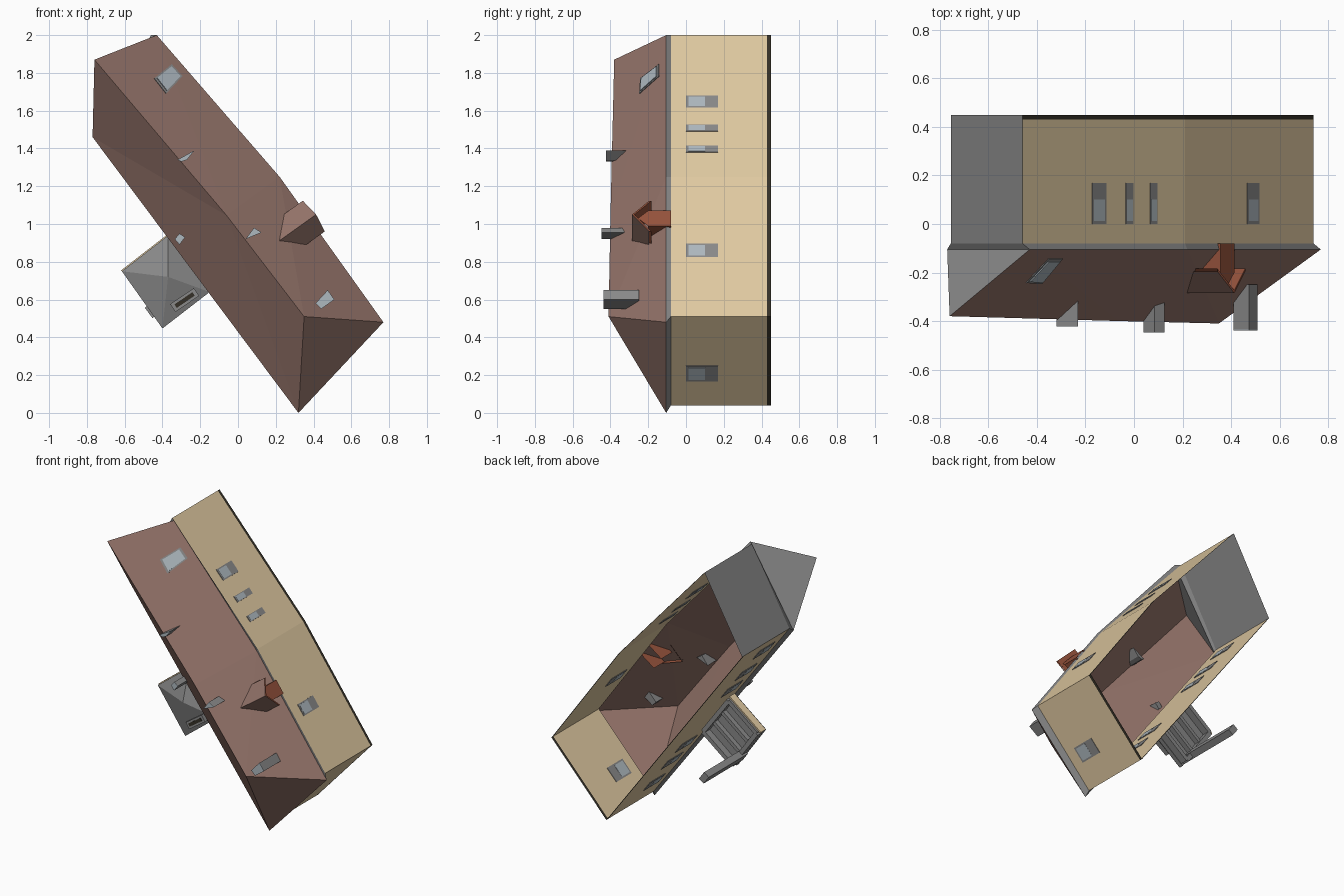
import bpy, bmesh
from mathutils import Vector

if "Cube" in bpy.data.objects:
    bpy.data.objects.remove(bpy.data.objects["Cube"])


def material(name, r, g, b):
    m = bpy.data.materials.new(name)
    m.diffuse_color = (r, g, b, 1)
    m.use_nodes = True
    m.node_tree.nodes["Principled BSDF"].inputs["Base Color"].default_value = m.diffuse_color
    return m


BROWN = material("roof brown", .30, .175, .145)
TAN = material("wall tan", .75, .59, .36)
GREY = material("plain grey", .25, .25, .25)
DARK = material("dark plinth", .035, .03, .02)
RUST = material("rust red", .30, .085, .045)
GLASS = material("pale glass", .42, .48, .52)


def mesh(name, verts, faces, mat):
    """verts are (x, z, y): plan position first, then depth."""
    bm = bmesh.new()
    vs = [bm.verts.new((x, y, z)) for x, z, y in verts]
    for f in faces:
        bm.faces.new([vs[i] for i in f])
    bmesh.ops.recalc_face_normals(bm, faces=bm.faces[:])
    me = bpy.data.meshes.new(name)
    bm.to_mesh(me)
    bm.free()
    me.materials.append(mat)
    ob = bpy.data.objects.new(name, me)
    bpy.context.collection.objects.link(ob)
    return ob


def band(name, top, bottom, mat, closed=False):
    """Strip of quads between two matching outlines."""
    n = len(top)
    faces = [(i, (i + 1) % n, n + (i + 1) % n, n + i)
             for i in range(n if closed else n - 1)]
    return mesh(name, list(top) + list(bottom), faces, mat)


def prism(name, plan, y0, y1, mat):
    """Closed block: plan outline extruded along y."""
    n = len(plan)
    verts = [(x, z, y) for y in (y0, y1) for x, z in plan]
    faces = [tuple(range(n)), tuple(range(n, 2 * n))]
    faces += [(i, (i + 1) % n, n + (i + 1) % n, n + i) for i in range(n)]
    return mesh(name, verts, faces, mat)


def at(plan, y):
    return [(x, z, y) for x, z in plan]


def bar(name, a, b, width, y0, y1, mat):
    """Straight block from plan point a to b."""
    a, b = Vector(a), Vector(b)
    d = (b - a).normalized()
    s = Vector((-d.y, d.x)) * width / 2
    return prism(name, [a + s, b + s, b - s, a - s], y0, y1, mat)


# Main walls, plinth and grey end wall
wall = [(-.46, 2.0), (.21, 1.25), (.74, .51), (.31, .04), (-.755, 1.48)]
band("main_walls", at(wall, -.08), at(wall, .43), TAN)
band("plinth", at(wall, .43), at(wall, .45), DARK)
ends = [wall[4], wall[0]]
band("grey_end_wall", at(ends, -.08), at(ends, .45), GREY)

# Roof with a hipped end, leaning gable and eave band
eave = [(-.43, 2.0), (.22, 1.25), (.77, .48), (.32, 0), (-.77, 1.46)]
ridge = [(-.76, 1.87, -.38), (-.06, 1.045, -.40), (.35, .51, -.41)]
band("eave_band", at(eave, -.105), at(wall, -.08), GREY, True)
roof = at(eave, -.105) + ridge
mesh("main_roof", roof,
     [(5, 0, 6), (0, 1, 6), (1, 7, 6), (1, 2, 7), (2, 3, 7),
      (3, 4, 6), (3, 6, 7), (4, 5, 6)], BROWN)
mesh("leaning_gable", roof, [(4, 0, 5)], GREY)


# Windows: grey frame with a thicker glass pane, through the wall
def window(i, j, x, length, y0=0.0, y1=.17):
    a, b = Vector(wall[i]), Vector(wall[j])
    d = (b - a).normalized()
    c = a.lerp(b, (x - a.x) / (b.x - a.x))
    h = d * length / 2
    bar("window_frame", c - h, c + h, .007, y0, y1, GREY)
    bar("window_glass", c - h * .8, c + h * .8, .0095, y0 + .012, y0 + .1, GLASS)


for x, length in ((-.145, .085), (-.02, .045), (.08, .045)):
    window(0, 1, x, length)
window(1, 2, .49, .085)
window(2, 3, .465, .11)
for x in (-.67, -.53, -.42, -.06, .05, .19):
    window(3, 4, x, .09)

# Skylight lying on the roof slope
p0 = Vector(roof[0])
normal = (Vector(roof[5]) - p0).cross(Vector(roof[6]) - p0).normalized()
if normal.z > 0:
    normal = -normal


def on_slope(x, z, lift):
    y = p0.z - (normal.x * (x - p0.x) + normal.y * (z - p0.y)) / normal.z
    return Vector((x, z, y)) + normal * lift


for name, s, lift, mat in (("skylight_frame", 1.15, .004, GREY),
                           ("skylight_glass", .95, .009, GLASS)):
    pts = [(-.065 * s, 0), (.015 * s, .065 * s), (.065 * s, .01 * s), (-.01 * s, -.07 * s)]
    quad = [(-.37 + x, 1.77 + z) for x, z in pts]
    band(name + "_rim", [on_slope(*q, 0) for q in quad],
         [on_slope(*q, lift) for q in quad], mat, True)
    mesh(name, [on_slope(*q, lift) for q in quad], [(0, 1, 2, 3)], mat)

# Roof vents rising out of the slopes, capped pale
vents = [
    ([(-.32, 1.34), (-.23, 1.39), (-.27, 1.34), (-.30, 1.33)], -.42, -.28),
    ([(.04, .92), (.085, .98), (.125, .955)], -.445, -.30),
    ([(.41, .58), (.475, .65), (.51, .60), (.44, .55)], -.435, -.25),
    ([(-.335, .92), (-.31, .95), (-.28, .93), (-.31, .89)], -.27, -.12),
]
for plan, y0, y1 in vents:
    prism("roof_vent", plan, y0, y1, GREY)
    prism("vent_cap", plan, y0 - .003, y0, GLASS)

# Dormer at the eave: rust walls under a small gabled roof
c, t, n = Vector((.385, 1.03)), Vector((.581, -.814)), Vector((.814, .581))


def dorm(out, side, y):
    q = c + n * out + t * side
    return (q.x, q.y, y)


prof = [(-.05, -.08), (-.05, -.20), (0, -.255), (.05, -.20), (.05, -.08)]
verts = [dorm(o, s, y) for o in (.0, -.13) for s, y in prof]
mesh("dormer_walls", verts,
     [(0, 1, 2, 3, 4), (0, 1, 6, 5), (3, 4, 9, 8)], RUST)
for s in (-1, 1):
    v = [dorm(.035, 0, -.285), dorm(-.205, 0, -.285),
         dorm(-.10, .1 * s, -.195), dorm(.02, .1 * s, -.195)]
    mesh("dormer_roof", v, [(0, 1, 2, 3)], BROWN)
    under = [(x, z, y + .012) for x, z, y in v]
    mesh("dormer_soffit", under, [(0, 1, 2, 3)], RUST)
    mesh("dormer_verge", [v[0], v[3], under[3], under[0]], [(0, 1, 2, 3)], RUST)

# Side porch: low hipped canopy on fascia beams
A, B, C, D = porch = [(-.615, .75), (-.40, .447), (-.15, .64), (-.37, .94)]
mesh("porch_roof", at(porch, -.02) + [(-.37, .72, -.09)],
     [(0, 1, 4), (1, 2, 4), (2, 3, 4), (3, 0, 4)], GREY)
prism("porch_ceiling", porch, -.018, .01, GREY)
mid = Vector((-.384, .694))
inner = [Vector(p).lerp(mid, .1) for p in porch]
for i in range(4):
    bar("porch_beam", inner[i], inner[(i + 1) % 4], .03, .01, .06, GREY)
for f in (.35, .68):
    bar("porch_joist", inner[0].lerp(inner[1], f), inner[3].lerp(inner[2], f),
        .025, .01, .045, GREY)
bar("porch_side_trim", A, D, .012, -.01, .045, TAN)
bar("porch_post", (-.475, .57), (-.435, .515), .045, .01, .45, GREY)

# Framed roof hatch on the porch
bar("porch_hatch_frame", (-.345, .555), (-.22, .64), .05, -.075, -.01, GREY)
bar("porch_hatch_inset", (-.33, .565), (-.235, .63), .022, -.08, -.07, DARK)
